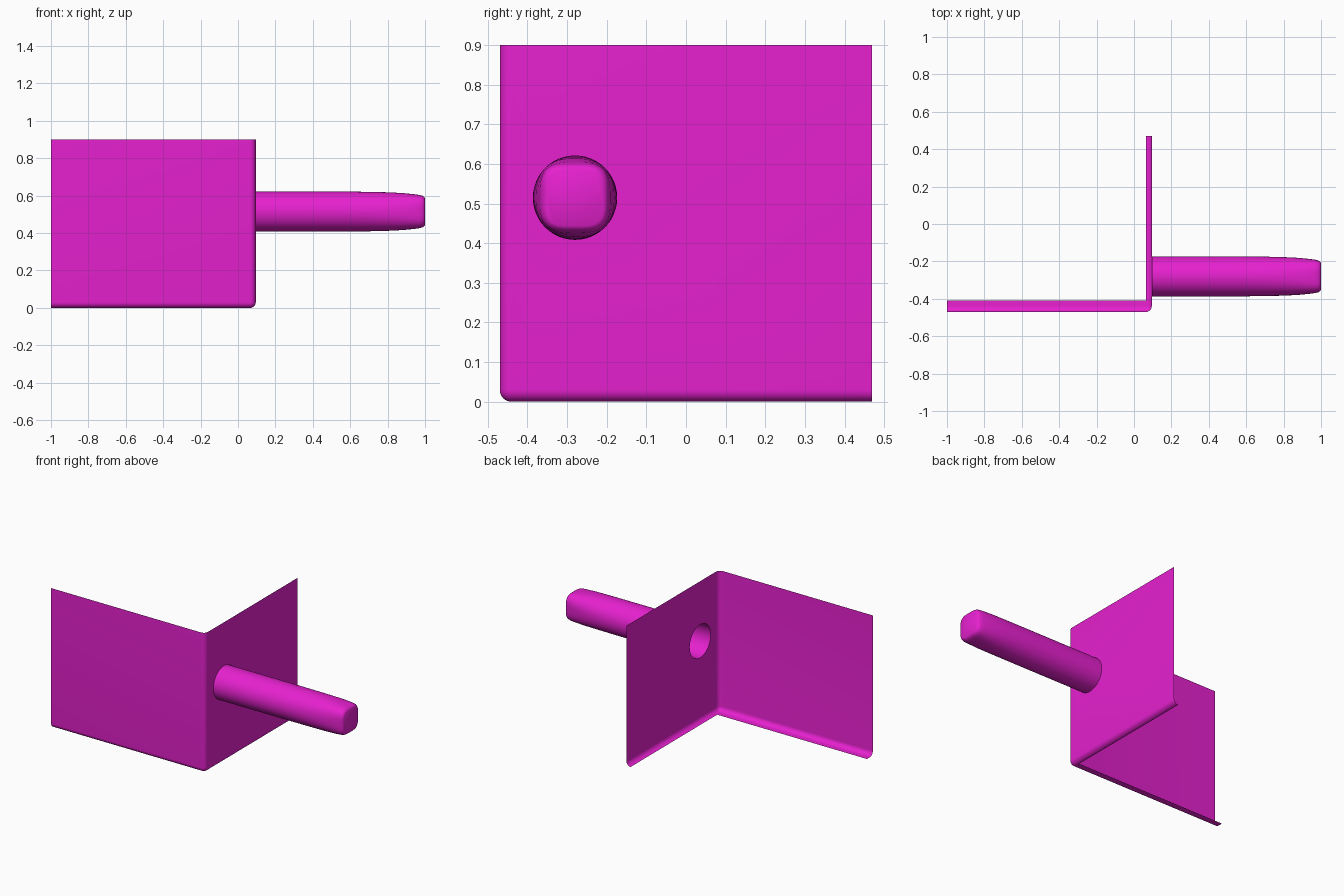
import bpy, bmesh
from math import sin, cos, pi, radians
from mathutils import Vector

if "Cube" in bpy.data.objects:
    bpy.data.objects.remove(bpy.data.objects["Cube"])

mat = bpy.data.materials.new("magenta")
mat.diffuse_color = (0.8, 0.015, 0.63, 1)
mat.use_nodes = True
mat.node_tree.nodes["Principled BSDF"].inputs["Base Color"].default_value = mat.diffuse_color

R, TOP = 0.03, 0.9            # edge rounding and panel height
CX, CY = 0.065, -0.44         # centre of the rounded corner
TY, TZ, TR = -0.28, 0.515, 0.1065   # tube axis and radius
SIDES = 48


def finish(bm, name, angle):
    bmesh.ops.remove_doubles(bm, verts=bm.verts, dist=1e-5)
    me = bpy.data.meshes.new(name)
    bm.to_mesh(me)
    bm.free()
    ob = bpy.data.objects.new(name, me)
    bpy.context.collection.objects.link(ob)
    me.materials.append(mat)
    bpy.ops.object.select_all(action='DESELECT')
    ob.select_set(True)
    bpy.context.view_layer.objects.active = ob
    bpy.ops.object.shade_smooth_by_angle(angle=radians(angle))
    return ob


def ring(bm, x, a, n):
    """Superellipse cross-section: n = 2 is round, higher is squarer."""
    out = []
    for i in range(SIDES):
        t = 2 * pi * i / SIDES
        c, s = cos(t), sin(t)
        k = a / (abs(c) ** n + abs(s) ** n) ** (1 / n)
        out.append(bm.verts.new((x, TY + k * c, TZ + k * s)))
    return out


# Corner panel: two open walls with a rounded corner and rolled bottom edge
bm = bmesh.new()
STEPS = 8
angles = [-pi / 2 + pi / 2 * i / STEPS for i in range(STEPS + 1)]
stations = [((-1, CY), -pi / 2)] + [((CX, CY), a) for a in angles] + [((CX, 0.47), 0)]
rows = []
for (cx, cy), a in stations:
    prof = [(R, TOP)] + [(R * cos(p * pi / 2 / STEPS), R - R * sin(p * pi / 2 / STEPS))
                         for p in range(STEPS + 1)]
    rows.append([bm.verts.new((cx + d * cos(a), cy + d * sin(a), z)) for d, z in prof])
for i in range(len(rows) - 1):
    for j in range(STEPS + 1):
        if i == len(rows) - 2 and j == 0:
            continue          # side wall is filled separately around the hole
        quad = (rows[i][j], rows[i][j + 1], rows[i + 1][j + 1], rows[i + 1][j])
        if i not in (0, len(rows) - 2) and j == STEPS:
            quad = quad[:2] + quad[3:]
        bm.faces.new(quad)

# Side wall with a round opening for the tube
a, b = rows[-2], rows[-1]
hole = ring(bm, CX + R, TR, 2)
edges = []
for loop in ([a[0], a[1], b[1], b[0]], hole):
    for i in range(len(loop)):
        pair = (loop[i - 1], loop[i])
        edges.append(bm.edges.get(pair) or bm.edges.new(pair))
bmesh.ops.triangle_fill(bm, use_beauty=True, use_dissolve=False,
                        edges=edges, normal=Vector((1, 0, 0)))

# Flat inner lip under the front wall
bm.faces.new([bm.verts.new(p) for p in
              ((-1, CY, 0), (-1, -0.41, 0), (CX, -0.41, 0), (CX, CY, 0))])
bmesh.ops.remove_doubles(bm, verts=bm.verts, dist=1e-5)
bmesh.ops.recalc_face_normals(bm, faces=bm.faces)
side = [f for f in bm.faces if abs(f.normal.x) > 0.999]
if sum(f.normal.x * f.calc_area() for f in side) < 0:
    bmesh.ops.reverse_faces(bm, faces=bm.faces)
finish(bm, "corner_panel", 30)

# Hollow tube: round at the wall, rounded square at the closed tip
bm = bmesh.new()
sections = [(0.095, TR, 2), (0.35, TR, 2), (0.6, TR, 2), (0.7, 0.1055, 2.05),
            (0.8, 0.103, 2.2), (0.88, 0.099, 2.5), (0.94, 0.093, 2.9),
            (0.97, 0.089, 3.3), (0.985, 0.085, 3.6), (0.995, 0.079, 3.8),
            (1.0, 0.071, 4)]
rings = [ring(bm, *s) for s in sections]
for p, q in zip(rings, rings[1:]):
    for i in range(SIDES):
        bm.faces.new((p[i - 1], p[i], q[i], q[i - 1]))
bm.faces.new(rings[-1])
finish(bm, "tube", 50)
